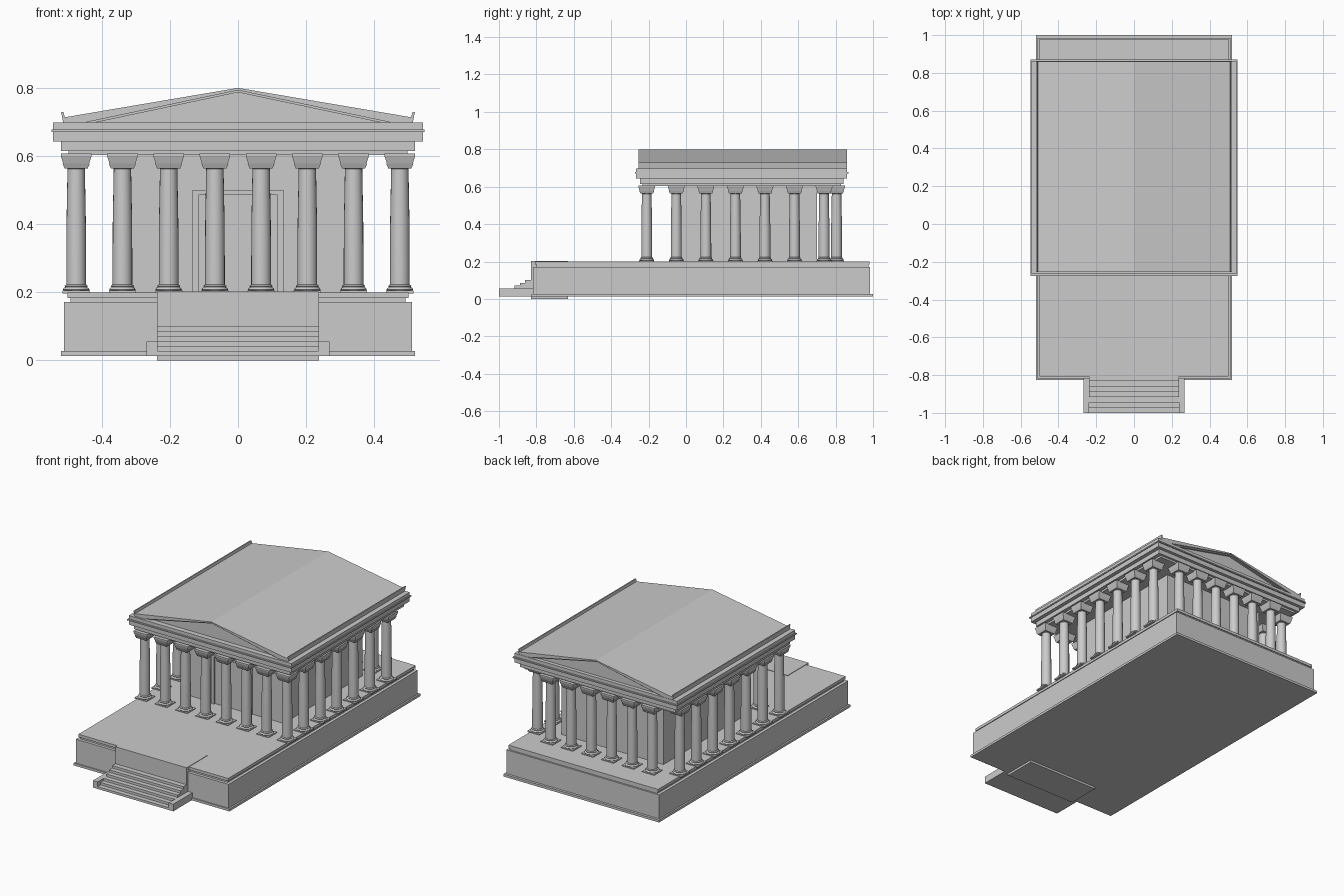
import bpy, bmesh
from math import cos, sin, pi

if "Cube" in bpy.data.objects:
    bpy.data.objects.remove(bpy.data.objects["Cube"])


def finish(name, bm):
    bmesh.ops.recalc_face_normals(bm, faces=bm.faces)
    me = bpy.data.meshes.new(name)
    bm.to_mesh(me)
    bm.free()
    ob = bpy.data.objects.new(name, me)
    bpy.context.collection.objects.link(ob)
    return ob


def add_frustum(bm, x0, x1, y0, y1, z0, z1, grow=0.0):
    """Box whose top is wider than its bottom by `grow` on each side."""
    rings = []
    for z, g in ((z0, 0), (z1, grow)):
        rings.append([bm.verts.new(p) for p in ((x0 - g, y0 - g, z), (x1 + g, y0 - g, z),
                                                (x1 + g, y1 + g, z), (x0 - g, y1 + g, z))])
    a, b = rings
    bm.faces.new(a)
    bm.faces.new(b)
    for i in range(4):
        j = (i + 1) % 4
        bm.faces.new((a[i], a[j], b[j], b[i]))


def box(name, *dims, grow=0.0):
    bm = bmesh.new()
    add_frustum(bm, *dims, grow=grow)
    return finish(name, bm)


def extrude_y(name, pts, y0, y1):
    """Extrude an x-z outline along y."""
    bm = bmesh.new()
    f = bm.faces.new([bm.verts.new((x, y0, z)) for x, z in pts])
    r = bmesh.ops.extrude_face_region(bm, geom=[f])
    vs = [v for v in r["geom"] if isinstance(v, bmesh.types.BMVert)]
    bmesh.ops.translate(bm, verts=vs, vec=(0, y1 - y0, 0))
    return finish(name, bm)


def add_lathe(bm, profile, n=20):
    """Turn an (r, z) profile around the z axis, with capped ends."""
    rings = [[bm.verts.new((r * cos(2 * pi * i / n), r * sin(2 * pi * i / n), z))
              for i in range(n)] for r, z in profile]
    for a, b in zip(rings, rings[1:]):
        for i in range(n):
            j = (i + 1) % n
            bm.faces.new((a[i], a[j], b[j], b[i])).smooth = True
    bm.faces.new(rings[0])
    bm.faces.new(rings[-1])


# Podium: base moulding, body, neck, cap slab
box("podium_base", -.52, .52, -.825, 1.0, .013, .027)
box("podium_body", -.51, .51, -.818, .985, .02, .171)
box("podium_neck", -.492, .492, -.80, .975, .17, .184)
box("podium_cap", -.50, .50, -.808, .98, .183, .2)

# Projecting landing and stairs with low cheek walls
box("landing_block", -.238, .238, -.83, -.63, 0, .203)
for i in range(6):
    box(f"step_{i + 1}", -.238, .238, -1 + i * .028, -.82, .013, .027 + i * .0147)
for s in (-1, 1):
    xs = sorted((s * .237, s * .268))
    box("stair_cheek", *xs, -1, -.81, .013, .056)

# Inner chamber with door frame and door
box("chamber_walls", -.34, .34, -.05, .70, .2, .62)
door = ((-.133, .2), (-.133, .5), (.133, .5), (.133, .2),
        (.115, .2), (.115, .487), (-.115, .487), (-.115, .2))
extrude_y("door_frame", door, -.065, -.045)
box("door_leaf", -.115, .115, -.054, -.045, .2, .487)

# One column, shared by all positions
bm = bmesh.new()
add_frustum(bm, -.04, .04, -.04, .04, .197, .205)
add_lathe(bm, [(.036, .204), (.039, .208), (.036, .213), (.032, .215), (.034, .219),
               (.029, .223), (.029, .30), (.0285, .40), (.0255, .562), (.03, .568), (.03, .575)])
add_frustum(bm, -.034, .034, -.034, .034, .564, .578, grow=.006)
add_frustum(bm, -.038, .038, -.038, .038, .578, .6, grow=.007)
add_frustum(bm, -.045, .045, -.045, .045, .6, .607)
column = finish("column", bm)
bpy.context.view_layer.objects.active = column
column.select_set(True)
bpy.ops.object.shade_smooth_by_angle(angle=0.6)

# Front row of 8, side rows, back row of 6
SX, SY, Y0 = .1357, .158, -.21
spots = [((i - 3.5) * SX, Y0) for i in range(8)]
spots += [(s * 3.5 * SX, Y0 + k * SY) for s in (-1, 1) for k in range(1, 7)]
spots += [((i - 2.5) * SX, .805) for i in range(6)]
for i, (x, y) in enumerate(spots):
    ob = column if i == 0 else column.copy()
    if i:
        bpy.context.collection.objects.link(ob)
    ob.location = (x, y, 0)

# Entablature layers
box("architrave", -.497, .497, -.232, .83, .603, .62)
box("frieze", -.52, .52, -.247, .843, .615, .645)
box("cornice_lower", -.543, .543, -.266, .862, .643, .673)
box("cornice_band", -.548, .548, -.274, .87, .671, .678)
box("cornice_upper", -.543, .543, -.266, .862, .677, .698)

# Roof: raking chevrons with recessed gable wall
roof = ((-.513, .697), (-.513, .713), (0, .8), (.513, .713), (.513, .697),
        (.455, .697), (0, .793), (-.455, .697))
extrude_y("roof", roof, -.255, .86)
inner = ((-.47, .697), (0, .796), (.47, .697), (.425, .697), (0, .787), (-.425, .697))
extrude_y("gable_moulding", inner, -.247, .852)
extrude_y("gable_wall", ((-.46, .697), (0, .794), (.46, .697)), -.235, .84)

# Gutter lips along the eaves
for s in (-1, 1):
    lip = [(s * x, z) for x, z in ((.508, .697), (.513, .697), (.519, .729), (.512, .729), (.508, .712))]
    extrude_y("gutter_lip", lip, -.255, .86)
